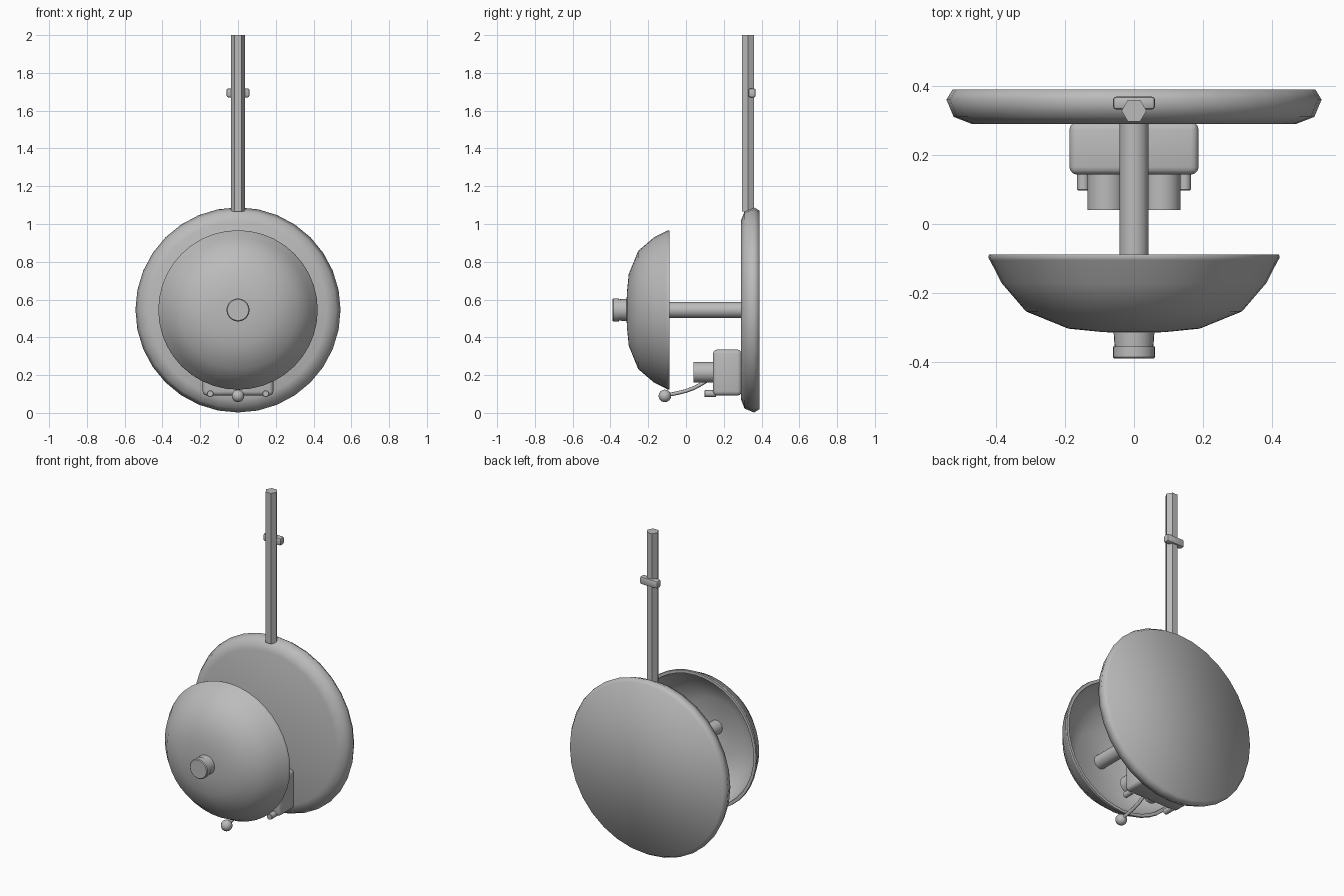
import bpy, bmesh, math
from mathutils import Vector

if "Cube" in bpy.data.objects:
    bpy.data.objects.remove(bpy.data.objects["Cube"])

grey = bpy.data.materials.new("grey metal")
grey.diffuse_color = (0.5, 0.5, 0.5, 1)
grey.use_nodes = True
grey.node_tree.nodes["Principled BSDF"].inputs["Base Color"].default_value = grey.diffuse_color
AXIS_Z = 0.545


def finish(obj, angle=40):
    obj.data.materials.append(grey)
    bpy.ops.object.select_all(action='DESELECT')
    obj.select_set(True)
    bpy.context.view_layer.objects.active = obj
    bpy.ops.object.shade_smooth_by_angle(angle=math.radians(angle))
    return obj


def make(name, bm, angle=40):
    bmesh.ops.recalc_face_normals(bm, faces=bm.faces)
    mesh = bpy.data.meshes.new(name)
    bm.to_mesh(mesh)
    bm.free()
    obj = bpy.data.objects.new(name, mesh)
    bpy.context.collection.objects.link(obj)
    return finish(obj, angle)


def lathe(name, profile, x=0, z=AXIS_Z, sides=32, angle=40, closed=False):
    """Revolve (y, radius) points about an axis along y; cap open ends."""
    bm = bmesh.new()
    rings = []
    for y, r in profile:
        rings.append([bm.verts.new((x + r * math.cos(math.tau * i / sides), y,
                                    z + r * math.sin(math.tau * i / sides)))
                      for i in range(sides)])
    pairs = list(zip(rings, rings[1:]))
    if closed:
        pairs.append((rings[-1], rings[0]))
    for a, b in pairs:
        for i in range(sides):
            j = (i + 1) % sides
            bm.faces.new((a[i], a[j], b[j], b[i]))
    if not closed:
        bm.faces.new(rings[0])
        bm.faces.new(rings[-1])
    return make(name, bm, angle)


def box(name, low, high, bevel, segments):
    bm = bmesh.new()
    bmesh.ops.create_cube(bm, size=1)
    low, high = Vector(low), Vector(high)
    for v in bm.verts:
        v.co = (low + high) / 2 + v.co * (high - low)
    bmesh.ops.bevel(bm, geom=bm.edges[:], offset=bevel, segments=segments,
                    profile=0.5, affect='EDGES')
    return make(name, bm)


# Round back plate
lathe("back_plate", [(0.29, 0.47), (0.31, 0.522), (0.36, 0.543), (0.39, 0.525)],
      angle=60)

# Hollow gong with a rolled lip
lathe("gong", [(-0.315, 0.03), (-0.313, 0.09), (-0.303, 0.19), (-0.253, 0.313),
               (-0.17, 0.384), (-0.105, 0.417), (-0.098, 0.422), (-0.088, 0.42),
               (-0.088, 0.402), (-0.105, 0.4), (-0.165, 0.368), (-0.242, 0.3),
               (-0.288, 0.183), (-0.298, 0.03)], sides=40, closed=True, angle=50)

# Central post, nut and cap
lathe("post", [(-0.31, 0.042), (0.295, 0.042)], sides=24)
lathe("nut", [(-0.36, 0.056), (-0.30, 0.06)], sides=24)
lathe("cap", [(-0.39, 0.056), (-0.385, 0.061), (-0.355, 0.061)], sides=24)

# Mechanism housing with coils and terminal pegs
box("housing", (-0.187, 0.143, 0.092), (0.187, 0.295, 0.335), 0.022, 3)
for side, sx in (("left", -1), ("right", 1)):
    lathe(side + "_coil", [(0.04, 0.055), (0.16, 0.055)], sx * 0.08, 0.215, 24)
    lathe(side + "_peg", [(0.097, 0.015), (0.1, 0.018), (0.16, 0.018)],
          sx * 0.147, 0.102, 16)

# Bent striker arm
curve = bpy.data.curves.new("striker_arm", 'CURVE')
curve.dimensions = '3D'
curve.bevel_depth = 0.01
curve.bevel_resolution = 2
curve.use_fill_caps = True
spline = curve.splines.new('POLY')
path = [(0.16, 0.2), (0.12, 0.178), (0.085, 0.155), (0.045, 0.133),
        (0.0, 0.116), (-0.05, 0.104), (-0.11, 0.092)]
spline.points.add(len(path) - 1)
for p, (y, z) in zip(spline.points, path):
    p.co = (0, y, z, 1)
arm = bpy.data.objects.new("striker_arm", curve)
bpy.context.collection.objects.link(arm)
bpy.ops.object.select_all(action='DESELECT')
arm.select_set(True)
bpy.context.view_layer.objects.active = arm
bpy.ops.object.convert(target='MESH')
finish(bpy.context.view_layer.objects.active, 50)

# Striker ball
bm = bmesh.new()
bmesh.ops.create_uvsphere(bm, u_segments=20, v_segments=12, radius=0.033)
bmesh.ops.translate(bm, verts=bm.verts, vec=(0, -0.112, 0.09))
make("striker_ball", bm)

# Hexagonal conduit rising from the plate
bm = bmesh.new()
bmesh.ops.create_cone(bm, cap_ends=True, segments=6, radius1=0.036, radius2=0.036,
                      depth=0.935)
# turn the hexagon so its corners point along x
first = max(bm.verts, key=lambda v: v.co.x)
if abs(first.co.x - 0.036) > 0.001:
    for v in bm.verts:
        v.co.x, v.co.y = v.co.y, v.co.x
bmesh.ops.translate(bm, verts=bm.verts, vec=(0, 0.328, 1.065 + 0.4675))
make("conduit", bm, 30)

# Clamp bar behind the conduit
box("conduit_clamp", (-0.061, 0.331, 1.67), (0.061, 0.369, 1.718), 0.01, 2)
